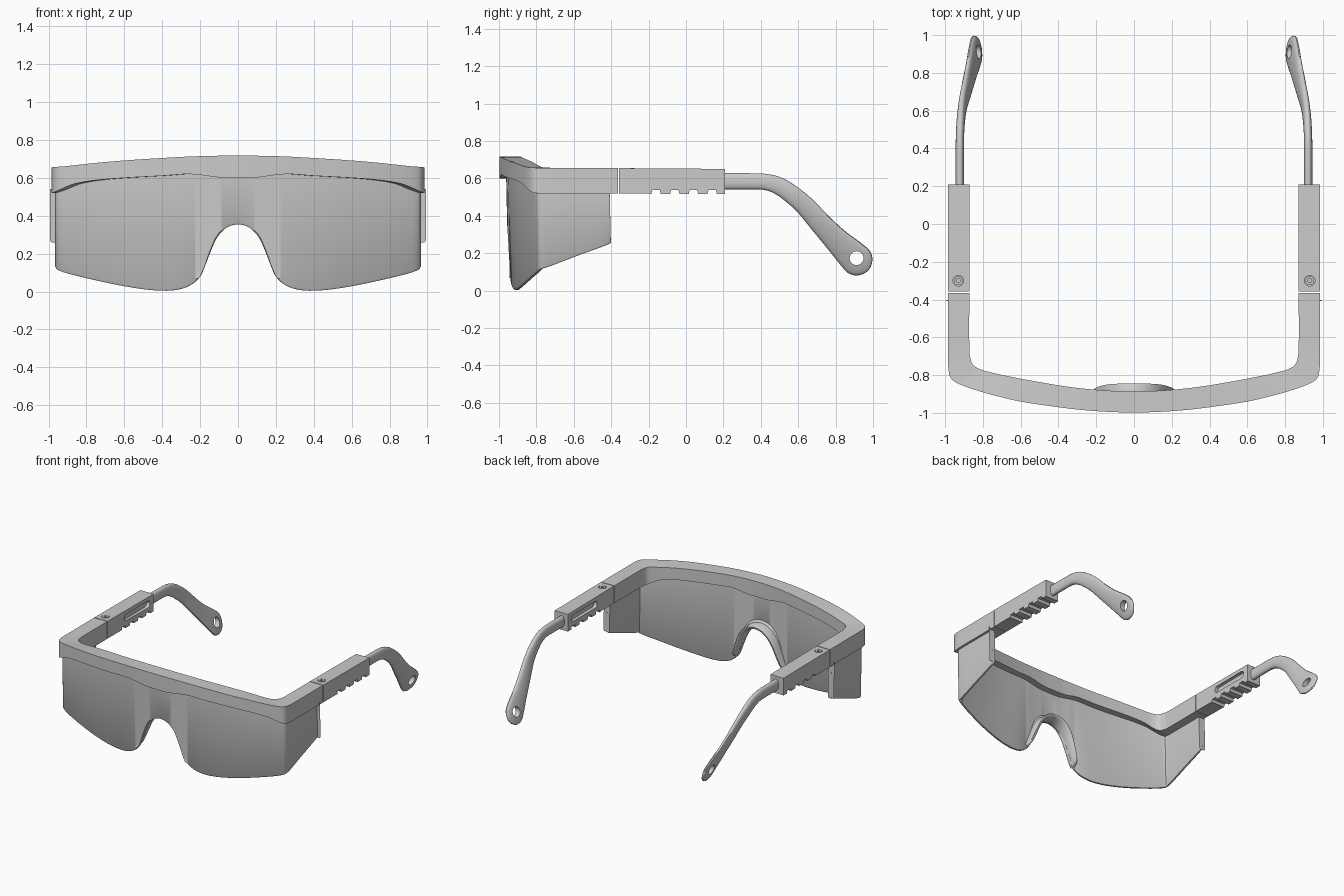
import bpy, bmesh, math
from mathutils import Vector

if "Cube" in bpy.data.objects:
    bpy.data.objects.remove(bpy.data.objects["Cube"])


def spline(pts, n):
    """Catmull-Rom interpolation of tuples of any length."""
    p = [Vector(q) for q in pts]
    p = [p[0]] + p + [p[-1]]
    out = []
    for i in range(1, len(p) - 2):
        a, b, c, d = p[i - 1:i + 3]
        for k in range(n):
            t = k / n
            out.append(b + 0.5 * t * ((c - a) + t * ((2 * a - 5 * b + 4 * c - d)
                       + t * (3 * b - a - 3 * c + d))))
    return out + [p[-1].copy()]


def make(name, bm):
    bmesh.ops.recalc_face_normals(bm, faces=bm.faces)
    me = bpy.data.meshes.new(name)
    bm.to_mesh(me)
    bm.free()
    ob = bpy.data.objects.new(name, me)
    bpy.context.collection.objects.link(ob)
    return ob


def loft(name, rings, cap_start=False):
    """Skin closed rings; the last ring is always capped."""
    bm = bmesh.new()
    vs = [[bm.verts.new(c) for c in r] for r in rings]
    n = len(rings[0])
    for a, b in zip(vs, vs[1:]):
        for i in range(n):
            j = (i + 1) % n
            bm.faces.new((a[i], a[j], b[j], b[i]))
    bm.faces.new(vs[-1])
    if cap_start:
        bm.faces.new(vs[0])
    return make(name, bm)


def prism(name, pts, move):
    """Extrude a flat polygon by the vector move."""
    pts = [Vector(p) for p in pts]
    return loft(name, [pts, [p + Vector(move) for p in pts]], True)


def circle(c, r, n, axis):
    out = []
    for i in range(n):
        a = 2 * math.pi * i / n
        u, v = r * math.cos(a), r * math.sin(a)
        out.append(Vector(c) + Vector((u, v, 0) if axis == 'Z' else (0, u, v)))
    return out


def apply_mod(ob, kind, **props):
    m = ob.modifiers.new(kind, kind)
    for k, v in props.items():
        setattr(m, k, v)
    bpy.context.view_layer.objects.active = ob
    bpy.ops.object.modifier_apply(modifier=m.name)


def cut(ob, cutter):
    cutter.hide_render = True
    apply_mod(ob, 'BOOLEAN', operation='DIFFERENCE', object=cutter)
    bpy.data.objects.remove(cutter)


def finish(ob, angle=35):
    apply_mod(ob, 'MIRROR', merge_threshold=0.0005)
    bpy.ops.object.select_all(action='DESELECT')
    ob.select_set(True)
    bpy.context.view_layer.objects.active = ob
    bpy.ops.object.shade_smooth_by_angle(angle=math.radians(angle))


# Brow frame: outer x, y, inner x, y, bottom z, top z
frame_pts = [
    (0, -.998, 0, -.885, .60, .718), (.1, -.996, .1, -.884, .602, .717),
    (.25, -.987, .22, -.876, .62, .713), (.4, -.97, .36, -.86, .611, .705),
    (.6, -.94, .54, -.83, .60, .692), (.75, -.905, .67, -.805, .588, .679),
    (.86, -.872, .76, -.785, .57, .667), (.93, -.845, .82, -.767, .543, .66),
    (.967, -.82, .855, -.742, .526, .658), (.981, -.78, .868, -.70, .52, .656),
    (.984, -.70, .872, -.66, .52, .655), (.984, -.364, .872, -.364, .52, .655)]
rings = [[(ox, oy, b), (ox, oy, t), (ix, iy, t), (ix, iy, b)]
         for ox, oy, ix, iy, b, t in spline(frame_pts, 4)]
finish(loft("brow_frame", rings))

# Wraparound lens: x, y, bottom z, top z
lens_pts = [
    (0, -.962, .355, .63), (.04, -.962, .347, .63), (.08, -.961, .322, .63),
    (.12, -.959, .27, .63), (.16, -.956, .175, .635), (.185, -.954, .11, .64),
    (.20, -.953, .08, .64), (.22, -.952, .058, .64), (.25, -.949, .035, .64),
    (.30, -.944, .014, .64), (.38, -.935, .004, .63), (.5, -.918, .012, .62),
    (.65, -.888, .037, .61), (.8, -.85, .07, .60), (.9, -.82, .095, .58),
    (.945, -.803, .11, .56), (.962, -.785, .118, .55), (.966, -.74, .13, .54),
    (.966, -.6, .183, .54), (.966, -.43, .245, .54), (.966, -.41, .26, .54)]
st = spline(lens_pts, 3)
rings = []
for i, (x, y, b, t) in enumerate(st):
    d = st[min(i + 1, len(st) - 1)] - st[max(i - 1, 0)]
    nrm = Vector((-d[1], d[0])).normalized() if i else Vector((0, 1))
    ring = []
    for k, z in ((0, b + .01), (0, t), (1, t), (1, b + .01), (.75, b), (.25, b)):
        lean = .014 * max(0, .6 - z) / .6
        ring.append((x + nrm.x * .026 * k, y + nrm.y * .026 * k + lean, z))
    rings.append(ring)
finish(loft("lens", rings), 40)

# Nose bridge flange along the notch: x, z, back y
nose = spline([(0, .355, -.845), (.04, .347, -.845), (.08, .322, -.846),
               (.12, .27, -.85), (.16, .175, -.86), (.185, .11, -.872),
               (.20, .08, -.89), (.212, .066, -.915)], 3)
rings = []
for i, (x, z, yb) in enumerate(nose):
    d = nose[min(i + 1, len(nose) - 1)] - nose[max(i - 1, 0)]
    nx, nz = Vector((-d[1], d[0])).normalized() if i else (0, 1)
    rings.append([(x + nx * o, y, z + nz * o) for o, y in (
        (.001, -.945), (.003, -.915), (.008, yb - .008), (.016, yb),
        (.026, yb), (.032, yb - .008), (.034, -.918), (.05, -.93))])
finish(loft("nose_bridge", rings), 50)

# Adjustable arm sleeve with a notched underside
prof = [(-.358, .52), (-.358, .655), (.208, .651), (.208, .517)]
for c in (.14, .04, -.06, -.16):
    prof += [(c + .025, .517), (c + .02, .538), (c - .02, .538), (c - .025, .517)]
prof.append((-.2, .52))
sleeve = prism("arm_sleeve", [(.872, y, z) for y, z in prof], (.113, 0, 0))
# Rounded slot on the inner face, and a screw seat on top
slot = circle((.86, .135, .597), .027, 16, 'X')
slot = [p - Vector((0, .26, 0)) if p.y < .1349 else p for p in slot]
cut(sleeve, prism("slot_cutter", slot, (.037, 0, 0)))
cut(sleeve, prism("seat_cutter", circle((.93, -.30, .64), .028, 24, 'Z'), (0, 0, .05)))
finish(sleeve)

# Hinge screw with hex socket
screw = prism("hinge_screw", circle((.93, -.30, .63), .024, 24, 'Z'), (0, 0, .026))
cut(screw, prism("hex_cutter", circle((.93, -.30, .645), .012, 6, 'Z'), (0, 0, .05)))
finish(screw)

# Temple: y, z, half height, x, half width, sideways tilt
temple = [
    (.15, .585, .043, .922, .022, 0), (.3, .585, .043, .922, .022, 0),
    (.42, .582, .043, .922, .022, 0), (.5, .558, .047, .92, .022, .02),
    (.575, .507, .050, .914, .022, .06), (.64, .45, .053, .904, .021, .12),
    (.72, .36, .058, .885, .021, .2), (.80, .275, .066, .865, .02, .25),
    (.87, .207, .079, .848, .02, .27)]
sec = spline(temple, 4)
for a in range(0, 90, 12):  # round paddle end
    s, c = math.sin(math.radians(a)), math.cos(math.radians(a))
    sec.append(Vector((.912 + .06 * s, .166 - .06 * s, .085 * c,
                       .838 - .013 * s, .006 + .014 * c, .27)))
rings = []
for i, (y, z, h, x, w, tilt) in enumerate(sec):
    d = sec[min(i + 1, len(sec) - 1)] - sec[max(i - 1, 0)]
    ny, nz = Vector((-d[1], d[0])).normalized()
    ring = []
    for k in range(20):
        c, s = math.cos(k * math.pi / 10), math.sin(k * math.pi / 10)
        c = math.copysign(abs(c) ** .75, c)
        ring.append((x + w * c + tilt * h * s, y + ny * h * s, z + nz * h * s))
    rings.append(ring)
arm = loft("temple_arm", rings, True)
cut(arm, prism("hole_cutter", circle((.7, .912, .174), .037, 24, 'X'), (.3, 0, 0)))
finish(arm, 45)
